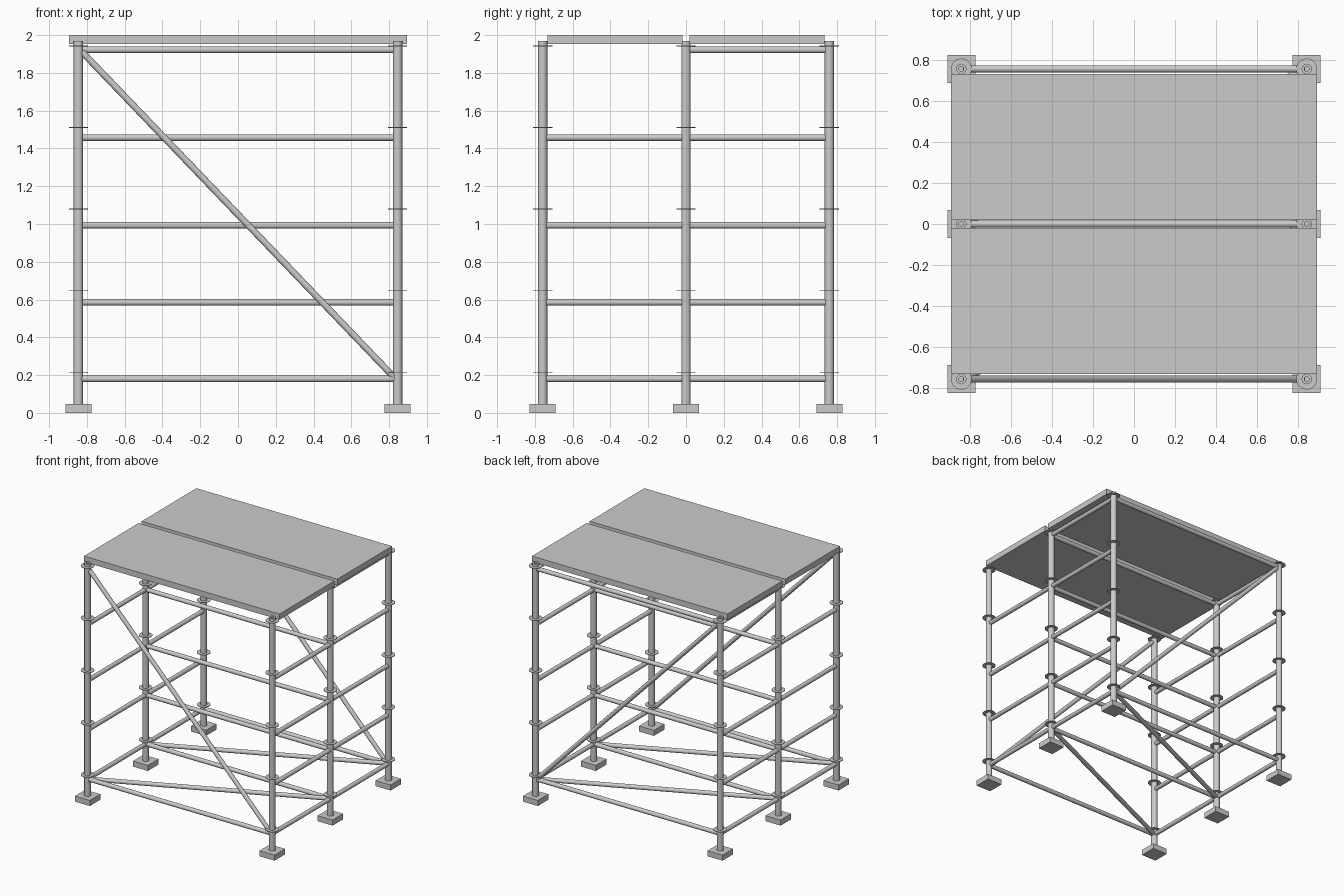
import bpy, bmesh, math
from mathutils import Vector

if "Cube" in bpy.data.objects:
    bpy.data.objects.remove(bpy.data.objects["Cube"])

PX, PY = 0.845, 0.759            # post positions
ROWS = (-PY, 0.0, PY)
LEVELS = (0.18, 0.585, 0.993, 1.457, 1.922)
DISCS = [0.215 + 0.432 * i for i in range(5)]
R = 0.0175                       # ledger radius


def finish(name, bm, smooth=True):
    bmesh.ops.recalc_face_normals(bm, faces=bm.faces)
    me = bpy.data.meshes.new(name)
    bm.to_mesh(me)
    bm.free()
    ob = bpy.data.objects.new(name, me)
    bpy.context.collection.objects.link(ob)
    if smooth:
        bpy.context.view_layer.objects.active = ob
        ob.select_set(True)
        bpy.ops.object.shade_smooth_by_angle(angle=math.radians(35))
        ob.select_set(False)
    return ob


def box(name, center, size):
    bm = bmesh.new()
    bmesh.ops.create_cube(bm, size=1)
    bmesh.ops.scale(bm, vec=size, verts=bm.verts)
    bmesh.ops.translate(bm, vec=center, verts=bm.verts)
    return finish(name, bm, False)


def rod(name, a, b, r=R, seg=20):
    a, b = Vector(a), Vector(b)
    bm = bmesh.new()
    bmesh.ops.create_cone(bm, cap_ends=True, segments=seg, radius1=r, radius2=r,
                          depth=(b - a).length)
    rot = (b - a).to_track_quat('Z', 'Y').to_matrix()
    bmesh.ops.rotate(bm, matrix=rot, verts=bm.verts)
    bmesh.ops.translate(bm, vec=(a + b) / 2, verts=bm.verts)
    return finish(name, bm)


def tube(name, x, y, z0, z1, r_out, r_in, seg=24):
    bm = bmesh.new()
    rings = []
    for r, z in ((r_out, z0), (r_out, z1), (r_in, z1), (r_in, z0)):
        rings.append([bm.verts.new((x + r * math.cos(2 * math.pi * i / seg),
                                    y + r * math.sin(2 * math.pi * i / seg), z))
                      for i in range(seg)])
    for k in range(4):
        p, q = rings[k], rings[(k + 1) % 4]
        for i in range(seg):
            j = (i + 1) % seg
            bm.faces.new((p[i], p[j], q[j], q[i]))
    return finish(name, bm)


# Posts with foot plates and coupling discs
for x in (-PX, PX):
    for y in ROWS:
        box("foot_plate", (x, y, 0.023), (0.137, 0.137, 0.046))
        tube("post", x, y, 0.046, 1.968, 0.025, 0.012)
        for z in DISCS:
            tube("coupling_disc", x, y, z - 0.002, z + 0.002, 0.051, 0.024)

# Side ledgers (the top level only in the rear bay)
E = 0.02
for x in (-PX, PX):
    for z in LEVELS:
        if z < 1.9:
            rod("side_ledger_front", (x, -PY + E, z), (x, -E, z))
        rod("side_ledger_rear", (x, E, z), (x, PY - E, z))

# Long ledgers: bottom on every row, all levels in the middle, top at the back
for y, zs in ((-PY, LEVELS[:1]), (0, LEVELS), (PY, (LEVELS[0], LEVELS[-1]))):
    for z in zs:
        rod("long_ledger", (-PX + E, y, z), (PX - E, y, z))

# Face braces at front and back
for y in (-PY, PY):
    rod("face_brace", (-PX + E, y, 1.91), (PX - E, y, 0.19))

# Floor level plan braces
for y in (-PY, 0):
    rod("plan_brace", (-PX + E, y + 0.01, 0.18), (PX - E, y + PY - 0.01, 0.18))

# Deck panels
for s in (-1, 1):
    box("deck_panel", (0, s * 0.377, 1.976), (1.79, 0.715, 0.048))
